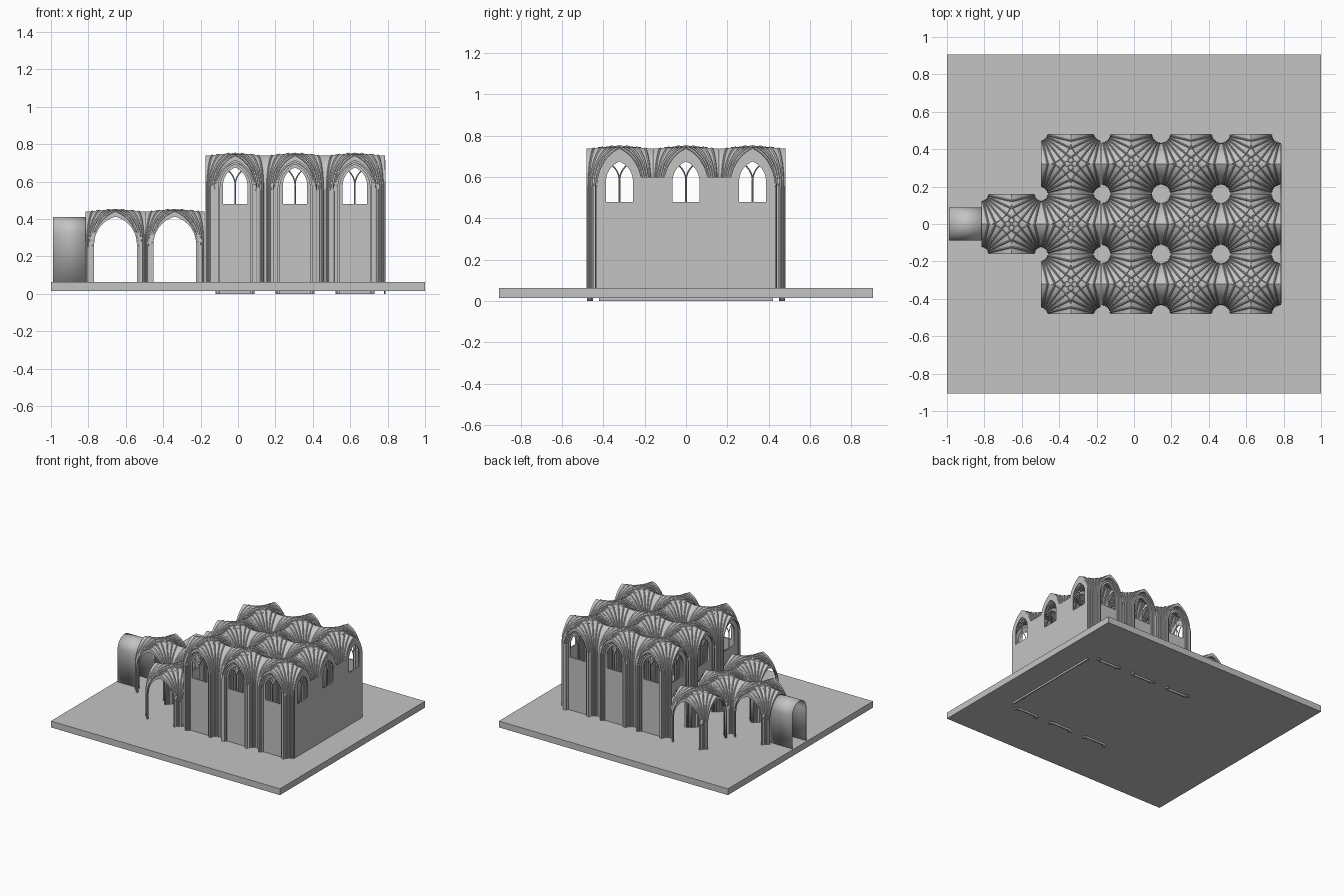
import bpy, bmesh, math
from mathutils import Vector, Matrix

if "Cube" in bpy.data.objects:
    bpy.data.objects.remove(bpy.data.objects["Cube"])

H = 0.16                       # half width of one bay
PX, PY = 0.32, 0.322           # bay spacing
X0 = -0.015                    # centre of first hall column of bays
stone = bpy.data.materials.new("pale_grey_stone")
stone.diffuse_color = (0.55, 0.55, 0.55, 1)
stone.use_nodes = True
stone.node_tree.nodes["Principled BSDF"].inputs["Base Color"].default_value = stone.diffuse_color


def add(name, mesh, matrix=Matrix()):
    if not mesh.materials:
        mesh.materials.append(stone)
    ob = bpy.data.objects.new(name, mesh)
    ob.matrix_world = matrix
    bpy.context.collection.objects.link(ob)
    return ob


def finish(bm, name):
    bmesh.ops.recalc_face_normals(bm, faces=bm.faces)
    me = bpy.data.meshes.new(name)
    bm.to_mesh(me)
    bm.free()
    for p in me.polygons:
        p.use_smooth = True
    me.set_sharp_from_angle(angle=math.radians(30))
    return me


def tube(bm, pts, rad, ref, sides=4):
    ref, rings = Vector(ref), []
    pts = [Vector(p) for p in pts]
    for i, p in enumerate(pts):
        t = (pts[min(i + 1, len(pts) - 1)] - pts[max(i - 1, 0)]).normalized()
        b = t.cross(ref).normalized()
        rings.append([bm.verts.new(p + rad * (ref * math.cos(a) + b * math.sin(a)))
                      for a in [2 * math.pi * k / sides for k in range(sides)]])
    for r, s in zip(rings, rings[1:]):
        for k in range(sides):
            bm.faces.new((r[k], r[k - 1], s[k - 1], s[k]))


def plate(name, outlines, thick):
    """Upright flat plate in the xz plane; inner outlines become holes."""
    cu = bpy.data.curves.new(name, 'CURVE')
    cu.dimensions, cu.fill_mode, cu.extrude = '2D', 'BOTH', thick / 2
    for pts in outlines:
        sp = cu.splines.new('POLY')
        sp.points.add(len(pts) - 1)
        for q, (x, z) in zip(sp.points, pts):
            q.co = (x, z, 0, 1)
        sp.use_cyclic_u = True
    ob = bpy.data.objects.new(name, cu)
    bpy.context.collection.objects.link(ob)
    bpy.context.view_layer.update()
    me = bpy.data.meshes.new_from_object(ob.evaluated_get(bpy.context.evaluated_depsgraph_get()))
    bpy.data.objects.remove(ob)
    me.transform(Matrix.Rotation(math.pi / 2, 4, 'X'))
    me.name = name
    return me


def half_arch(w, spring, apex, n=10):
    """Left half of a pointed arch, from springing to apex."""
    rise = apex - spring
    R = (w * w + rise * rise) / (2 * w)
    end = math.asin(min(1, rise / R))
    return [(R - w - R * math.cos(end * i / n), spring + R * math.sin(end * i / n))
            for i in range(n + 1)]


def arch(w, base, spring, apex, n=10):
    left = [(-w, base)] + half_arch(w, spring, apex, n)
    return left + [(-x, z) for x, z in left[-2::-1]]


def vault_height(r, r0, spring, crown):
    u = min(1, max(0, (r - r0) / (0.215 - r0)))
    return spring + (crown - spring) * math.sqrt(1 - (1 - u) ** 2)


def bay_mesh(name, base, spring, crown, r0, nrib=7):
    """Fan vault on four quarter piers, with ribs running down as shafts."""
    bm = bmesh.new()
    f = lambda r: vault_height(r, r0, spring, crown)
    N, M = 12, 12
    for sx in (-1, 1):
        for sy in (-1, 1):
            def pt(r, th, z):
                return Vector((sx * (H - r * math.cos(th)), sy * (H - r * math.sin(th)), z))

            def line(th, n):
                rm = H / max(math.cos(th), math.sin(th))
                rs = [r0 + (rm - r0) * (i / n) ** 1.6 for i in range(n + 1)]
                return [pt(r0, th, base)] + [pt(r, th, f(r)) for r in rs]
            # shell
            rows = [[bm.verts.new(p) for p in line(math.pi / 2 * j / N, M)] for j in range(N + 1)]
            for a, b in zip(rows, rows[1:]):
                for i in range(M + 1):
                    bm.faces.new((a[i], a[i + 1], b[i + 1], b[i]))
            # fan ribs and shafts
            for j in range(1, nrib):
                th = math.pi / 2 * j / nrib
                ref = (sx * math.sin(th), -sy * math.cos(th), 0)
                tube(bm, line(th, 10), 0.005, ref)
            # ring rib closing the fan
            a0 = math.acos(H / 0.17)
            arc = [a0 + (math.pi / 2 - 2 * a0) * i / 10 for i in range(11)]
            tube(bm, [pt(0.17, a, f(0.17)) for a in arc], 0.004, (0, 0, 1))
    bmesh.ops.remove_doubles(bm, verts=bm.verts, dist=1e-5)
    # four-lobed boss at the crown
    for k in range(4):
        cx, cy = 0.02 * math.cos(k * math.pi / 2), 0.02 * math.sin(k * math.pi / 2)
        ring = [(cx + 0.014 * math.cos(i * math.pi / 6), cy + 0.014 * math.sin(i * math.pi / 6), crown - 0.002)
                for i in range(13)]
        tube(bm, ring, 0.003, (0, 0, 1))
    return finish(bm, name)


def edge_ring(name, base, spring, crown, r0, w, a_spring, a_apex):
    """Arch face filling the gap between the vault edge and the opening."""
    rs = [r0 + (H - r0) * (i / 12) ** 1.6 for i in range(13)]
    left = [(-(H - r0), base)] + [(r - H, vault_height(r, r0, spring, crown)) for r in rs]
    outer = left + [(-x, z) for x, z in left[-2::-1]]
    return plate(name, [outer + arch(w, base, a_spring, a_apex)[::-1]], 0.014)


def side(cx, cy, k, inset):
    return (Matrix.Translation((cx, cy, 0)) @ Matrix.Rotation(k * math.pi / 2, 4, 'Z')
            @ Matrix.Translation((0, inset - H, 0)))


# floor slab
bm = bmesh.new()
bmesh.ops.create_cube(bm, size=1, matrix=Matrix.Translation((0, 0, 0.039)) @ Matrix.Diagonal((2, 1.81, 0.05, 1)))
add("floor_slab", finish(bm, "floor_slab"))

# shared parts
tall = bay_mesh("hall_bay", 0.03, 0.55, 0.75, 0.05)
low = bay_mesh("porch_bay", 0.05, 0.25, 0.45, 0.038)
tall_ring = edge_ring("hall_arch", 0.03, 0.55, 0.75, 0.05, 0.1, 0.575, 0.712)
low_ring = edge_ring("porch_arch", 0.05, 0.25, 0.45, 0.038, 0.114, 0.265, 0.412)
WIN = arch(0.065, 0.48, 0.58, 0.675)
inner_ring = plate("inner_arch", [arch(0.104, 0, 0.572, 0.714) + arch(0.08, 0, 0.57, 0.692)[::-1]], 0.012)
mid_ring = plate("middle_arch", [arch(0.1, 0, 0.572, 0.704) + arch(0.09, 0, 0.57, 0.702)[::-1]], 0.016)
panel = plate("wall_panel", [arch(0.086, 0, 0.57, 0.698), WIN], 0.01)
west_panel = plate("door_wall_panel", [arch(0.105, 0.05, 0.572, 0.714), WIN,
                                       arch(0.1, 0.055, 0.27, 0.405)], 0.01)

# window tracery: mullion splitting into two crossing arcs
bm = bmesh.new()
tube(bm, [(0, 0, 0.48), (0, 0, 0.585)], 0.004, (0, 1, 0))
arc = [(x + 0.065, z) for x, z in half_arch(0.065, 0.58, 0.675, 16) if x < -0.031]
for s in (-1, 1):
    tube(bm, [(s * x, 0, z) for x, z in arc], 0.0035, (0, 1, 0))
tracery = finish(bm, "window_tracery")

# great hall, three by three bays
for i in range(3):
    for j in range(3):
        cx, cy = X0 + i * PX, (j - 1) * PY
        add("hall_bay", tall, Matrix.Translation((cx, cy, 0)))
        outside = {0: j == 0, 1: i == 2, 2: j == 2, 3: i == 0}
        for k in range(4):
            add("hall_arch", tall_ring, side(cx, cy, k, 0.007))
            if not outside[k]:
                continue
            add("window_tracery", tracery, side(cx, cy, k, 0.003 if k == 1 else 0.026))
            if k == 3:
                add("door_wall_panel", west_panel, side(cx, cy, k, 0.026))
            elif k != 1:
                add("middle_arch", mid_ring, side(cx, cy, k, 0.012))
                add("inner_arch", inner_ring, side(cx, cy, k, 0.02))
                add("wall_panel", panel, side(cx, cy, k, 0.028))

# flat east wall across all three bays
top, holes = [], []
for c in (-PY, 0, PY):
    top += [(c + x, z) for x, z in arch(0.104, 0.6, 0.572, 0.714) if z >= 0.6]
    holes.append([(c + x, z) for x, z in WIN])
outline = [(-0.42, 0.0), (-0.42, 0.6)] + top + [(0.42, 0.6), (0.42, 0.0)]
add("east_wall", plate("east_wall", [outline] + holes, 0.008), side(X0 + 2 * PX, 0, 1, 0.0))

# low porch: three bays along the hall and one projecting
for cx, cy in [(-0.338, -PY), (-0.338, 0), (-0.338, PY), (-0.655, 0)]:
    add("porch_bay", low, Matrix.Translation((cx, cy, 0)))
    for k in range(4):
        add("porch_arch", low_ring, side(cx, cy, k, 0.007))

# barrel vaulted passage
prof = [(0.088, 0.05)] + [(0.088 * math.cos(i * math.pi / 20), 0.322 + 0.088 * math.sin(i * math.pi / 20))
                          for i in range(21)] + [(-0.088, 0.05)]
bm = bmesh.new()
rows = [[bm.verts.new((x, y, z)) for y, z in prof] for x in (-0.99, -0.8)]
for i in range(len(prof) - 1):
    bm.faces.new((rows[0][i], rows[0][i + 1], rows[1][i + 1], rows[1][i]))
passage = add("barrel_passage", finish(bm, "barrel_passage"))
mod = passage.modifiers.new("thickness", 'SOLIDIFY')
mod.thickness = 0.004
